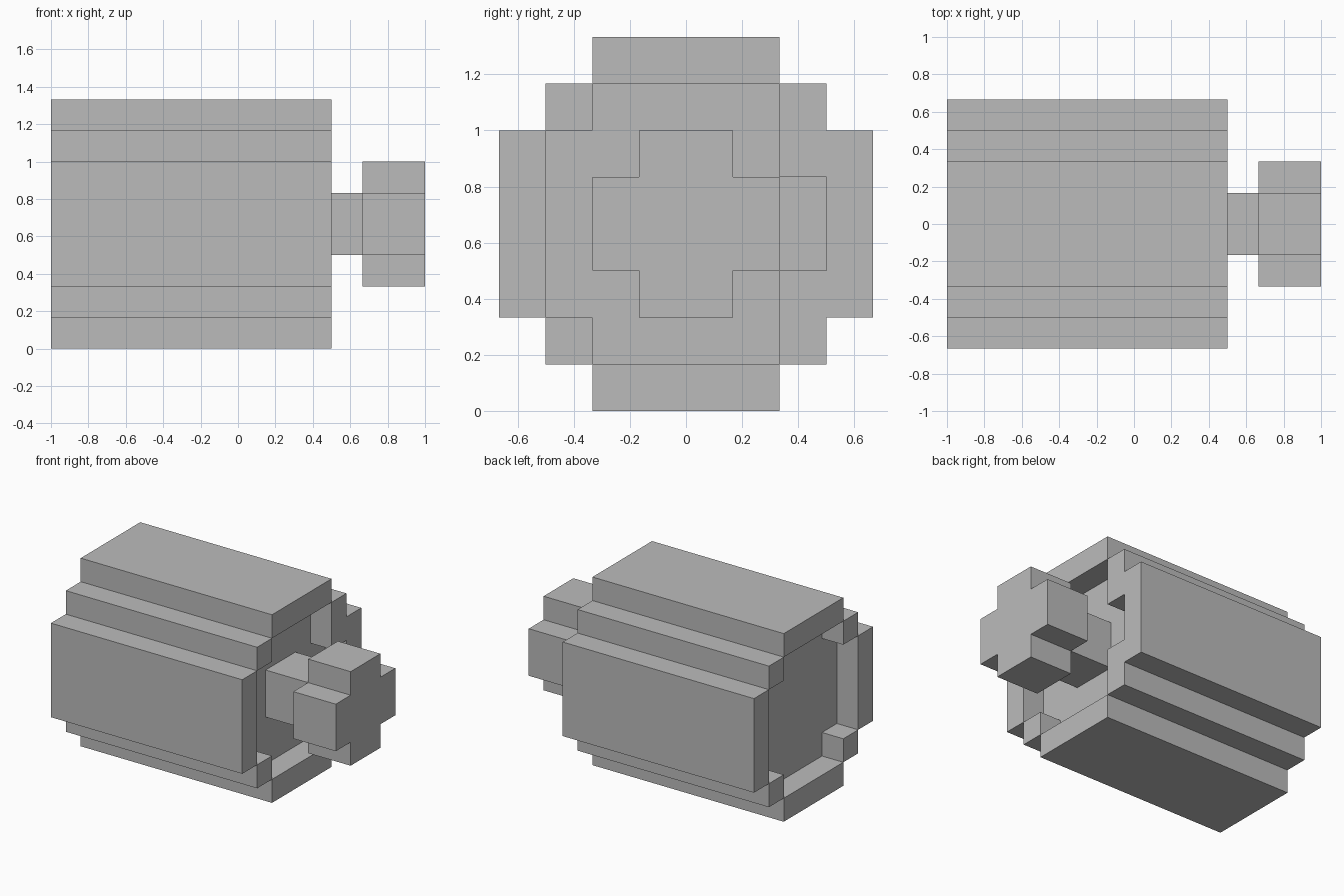
import bpy
import bmesh

default = bpy.data.objects.get("Cube")
if default:
    bpy.data.objects.remove(default, do_unlink=True)

U = 1 / 6  # one block of the stepped design

grey = bpy.data.materials.new("plain_grey")
grey.use_nodes = True
colour = (0.5, 0.5, 0.5, 1)
grey.diffuse_color = colour
grey.node_tree.nodes["Principled BSDF"].inputs["Base Color"].default_value = colour


def prism(name, x0, x1, profile):
    """Extrude a (y, z) profile along x, in block units."""
    bm = bmesh.new()
    face = bm.faces.new([bm.verts.new((x0 * U, y * U, z * U)) for y, z in profile])
    ext = bmesh.ops.extrude_face_region(bm, geom=[face])
    moved = [v for v in ext["geom"] if isinstance(v, bmesh.types.BMVert)]
    bmesh.ops.translate(bm, verts=moved, vec=((x1 - x0) * U, 0, 0))
    bmesh.ops.recalc_face_normals(bm, faces=bm.faces)
    mesh = bpy.data.meshes.new(name)
    bm.to_mesh(mesh)
    bm.free()
    mesh.materials.append(grey)
    obj = bpy.data.objects.new(name, mesh)
    bpy.context.collection.objects.link(obj)
    return obj


def box(name, x0, x1, y0, y1, z0, z1):
    return prism(name, x0, x1, [(y0, z0), (y1, z0), (y1, z1), (y0, z1)])


def cross(wide, narrow, mid=4):
    """Plus-shaped profile, equally wide and tall, centred on height mid."""
    quarter = [(wide, -narrow), (wide, narrow), (narrow, narrow)]
    points = []
    for _ in range(4):
        points += quarter
        quarter = [(-z, y) for y, z in quarter]
    return [(y, z + mid) for y, z in points]


# Barrel core, set back from both ends
prism("barrel_core", -5, 2, cross(3, 2))

# Full-length planks around the core
box("top_plank", -6, 3, -2, 2, 7, 8)
box("bottom_plank", -6, 3, -2, 2, 0, 1)
for side, s in (("front", -1), ("back", 1)):
    ys = sorted((3 * s, 4 * s))
    box(side + "_plank", -6, 3, *ys, 2, 6)
    ys = sorted((2 * s, 3 * s))
    box(side + "_upper_step", -6, 3, *ys, 6, 7)
    box(side + "_lower_step", -6, 3, *ys, 1, 2)

# Rim fillers with a notch between them, on the back of the knob end
box("upper_rim_filler", 2, 3, 2, 3, 5, 6)
box("lower_rim_filler", 2, 3, 2, 3, 2, 3)

# Neck and plus-shaped knob
box("neck", 2, 4, -1, 1, 3, 5)
prism("knob", 4, 6, cross(2, 1))
